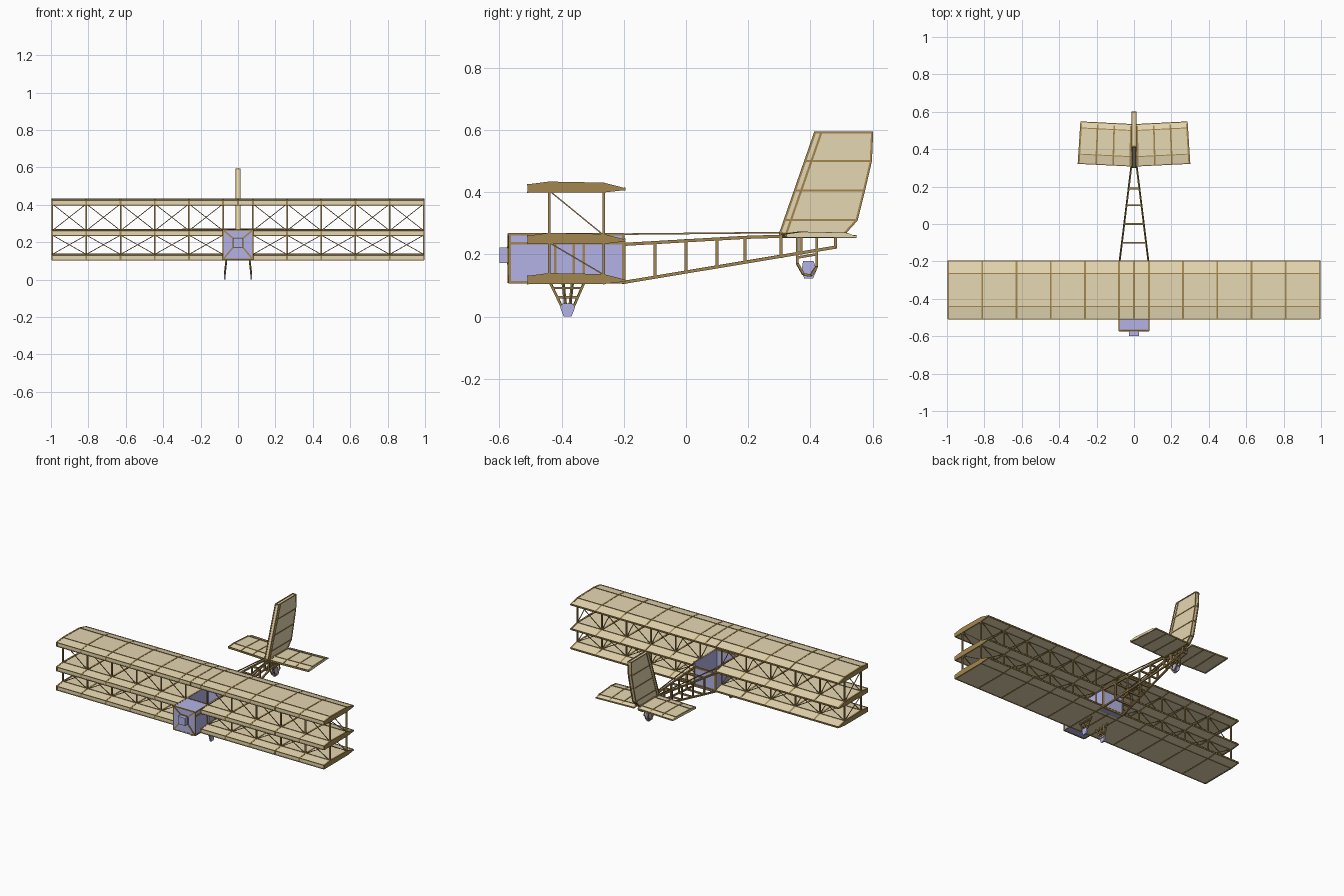
import bpy, bmesh
from mathutils import Vector, Matrix

if "Cube" in bpy.data.objects:
    bpy.data.objects.remove(bpy.data.objects["Cube"])


def material(name, rgb):
    m = bpy.data.materials.new(name)
    m.diffuse_color = (*rgb, 1)
    m.use_nodes = True
    m.node_tree.nodes["Principled BSDF"].inputs["Base Color"].default_value = m.diffuse_color
    return m


TAN = material("canvas", (0.78, 0.68, 0.44))
BROWN = material("wood", (0.36, 0.24, 0.08))
BLUE = material("blue_panel", (0.45, 0.45, 0.80))


def finish(name, bm, mat):
    bmesh.ops.recalc_face_normals(bm, faces=bm.faces)
    me = bpy.data.meshes.new(name)
    bm.to_mesh(me)
    bm.free()
    ob = bpy.data.objects.new(name, me)
    bpy.context.collection.objects.link(ob)
    me.materials.append(mat)
    return ob


def add_box(bm, lo, hi):
    lo, hi = Vector(lo), Vector(hi)
    bmesh.ops.create_cube(bm, size=1, matrix=Matrix.Translation((lo + hi) / 2)
                          @ Matrix.Diagonal((*(hi - lo), 1)))


def add_beam(bm, a, b, w):
    a, b = Vector(a), Vector(b)
    d = b - a
    rot = d.to_track_quat('Z', 'Y').to_matrix().to_4x4()
    bmesh.ops.create_cube(bm, size=1, matrix=Matrix.Translation((a + b) / 2) @ rot
                          @ Matrix.Diagonal((w, w, d.length, 1)))


def add_loft(bm, rings):
    """Closed solid through rings with equal point counts."""
    vs = [[bm.verts.new(p) for p in r] for r in rings]
    n = len(vs[0])
    for r0, r1 in zip(vs, vs[1:]):
        for i in range(n):
            bm.faces.new((r0[i], r0[(i + 1) % n], r1[(i + 1) % n], r1[i]))
    bm.faces.new(vs[0])
    bm.faces.new(vs[-1])


def beams(name, segs, w, mirror=False):
    bm = bmesh.new()
    for a, b in segs:
        add_beam(bm, a, b, w)
        if mirror:
            add_beam(bm, (-a[0], *a[1:]), (-b[0], *b[1:]), w)
    return finish(name, bm, BROWN)


# Three stacked wings: canvas skin, ribs and spars
AIRFOIL = [(-.508, 0), (-.508, .024), (-.44, .032), (-.265, .029),
           (-.197, .013), (-.197, .007), (-.265, 0)]
RIBS = [.08, .262, .445, .628, .811, .993]


def profile(x, z, grow=0):
    return [(x, -.353 + (y + .353) * (1 + grow * 6), z + .014 + (h - .014) * (1 + grow * 100))
            for y, h in AIRFOIL]


for name, z, split in (("top_wing", .40, False), ("middle_wing", .235, True),
                       ("bottom_wing", .106, False)):
    bm, fr = bmesh.new(), bmesh.new()
    spans = [(-.994, -.08), (.08, .994)] if split else [(-.994, .994)]
    for x0, x1 in spans:
        add_loft(bm, [profile(x0, z), profile(x1, z)])
        for y, h in AIRFOIL:
            add_beam(fr, (x0, y, z + h), (x1, y, z + h), .005)
    for x in [s * r for r in RIBS for s in (-1, 1)] + ([] if split else [0]):
        add_loft(fr, [profile(x - .005, z, .001), profile(x + .005, z, .001)])
    finish(name + "_skin", bm, TAN)
    finish(name + "_frame", fr, BROWN)

# Struts and wire bracing between the wings
struts, wires = [], []
for z0, z1 in ((.262, .405), (.135, .238)):
    for x in RIBS:
        for y in (-.44, -.265):
            struts.append(((x, y, z0), (x, y, z1)))
        wires.append(((x, -.44, z1), (x, -.265, z0)))
    for x0, x1 in zip(RIBS, RIBS[1:]):
        for y in (-.44, -.265):
            wires += [((x0, y, z0), (x1, y, z1)), ((x0, y, z1), (x1, y, z0))]
beams("wing_struts", struts, .008, True)
beams("wing_bracing", wires, .004, True)

# Open-topped blue body with nose block
bm = bmesh.new()
for s in (-1, 1):
    add_box(bm, (s * .076 - .004, -.57, .108), (s * .076 + .004, -.2, .267))
add_box(bm, (-.074, -.57, .108), (.074, -.2, .115))
add_box(bm, (-.074, -.57, .113), (.074, -.562, .267))
add_box(bm, (-.074, -.208, .113), (.074, -.2, .232))
add_box(bm, (-.074, -.565, .259), (.074, -.43, .266))
add_box(bm, (-.074, -.437, .113), (.074, -.43, .262))
finish("body_panels", bm, BLUE)
bm = bmesh.new()
add_box(bm, (-.027, -.6, .172), (.027, -.568, .222))
finish("nose_block", bm, BLUE)

# Body framing: edges, posts and nose diagonals
segs = []
for z in (.11, .264):
    segs += [((.079, -.567, z), (.079, -.2, z)), ((0, -.567, z), (.08, -.567, z))]
segs += [((.079, y, .108), (.079, y, .267)) for y in (-.567, -.42, -.36, -.328, -.202)]
segs += [((.079, -.567, .235), (.079, -.2, .235)), ((0, -.202, .235), (.079, -.202, .235)),
         ((0, -.202, .11), (.079, -.202, .11)), ((0, -.43, .264), (.079, -.43, .264)),
         ((.078, -.57, .264), (.027, -.57, .222)), ((.078, -.57, .11), (.027, -.57, .172)),
         ((.027, -.571, .172), (.027, -.571, .222)),
         ((0, -.571, .172), (.027, -.571, .172)), ((0, -.571, .222), (.027, -.571, .222))]
beams("body_frame", segs, .008, True)


# Open tail boom
def half(y):
    return .077 - .063 * min(1, (y + .2) / .51)


def top(y):
    return .232 + .026 * min(1, (y + .2) / .45)


def low(y):
    return .110 + .113 * (y + .2) / .68


stations = [-.2, -.1, 0, .1, .19, .305, .37, .48]
segs = []
for y0, y1 in zip(stations, stations[1:]):
    for f in (top, low):
        segs.append(((half(y0), y0, f(y0)), (half(y1), y1, f(y1))))
for y in stations:
    segs.append(((half(y), y, low(y)), (half(y), y, top(y))))
    segs += [((0, y, f(y)), (half(y), y, f(y))) for f in (top, low)]
beams("tail_boom", segs, .010, True)
beams("control_wires", [((.077, -.2, .265), (.016, .31, .27))], .005, True)

# Upright tail fin with ribs
FIN = [(.302, .266), (.415, .592), (.598, .592), (.594, .50), (.572, .405), (.548, .31), (.508, .266)]
bm = bmesh.new()
add_loft(bm, [[(x, y, z) for y, z in FIN] for x in (-.012, .012)])
finish("tail_fin_skin", bm, TAN)
segs = [((.011, *a), (.011, *b)) for a, b in zip(FIN, FIN[1:] + FIN[:1])]
segs.append(((.011, .322, .266), (.011, .435, .592)))
for z, back in ((.31, .548), (.405, .572), (.5, .594)):
    segs.append(((.011, .302 + (z - .266) * .347, z), (.011, back, z)))
segs += [((0, y, z), (.012, y, z)) for y, z in FIN]
beams("tail_fin_frame", segs, .007, True)

# Swept horizontal tailplane, both halves
TAIL = [(0, .256), (0, .264), (.05, .271), (.19, .268), (.222, .259), (.222, .255)]


def tail_ring(t, g=0):
    xr, xb = .014 + .287 * t, .012 + .275 * t
    y0 = .31 + .014 * t
    return [(xr + (xb - xr) * d / .222, y0 + d * (1 + g) - g * .11,
             z + (g * .1 if z > .26 else -g * .1)) for d, z in TAIL]


for side, s in (("left", -1), ("right", 1)):
    def flip(r):
        return [(s * x, y, z) for x, y, z in r]
    bm, fr = bmesh.new(), bmesh.new()
    add_loft(bm, [flip(tail_ring(0)), flip(tail_ring(1))])
    for t in (.02, .34, .66, .98):
        add_loft(fr, [flip(tail_ring(t - .015, .02)), flip(tail_ring(t + .015, .02))])
    for a, b in zip(flip(tail_ring(0)), flip(tail_ring(1))):
        add_beam(fr, a, b, .005)
    finish(side + "_tailplane_skin", bm, TAN)
    finish(side + "_tailplane_frame", fr, BROWN)

# Main landing legs and blue feet
segs = []
for ya, yb in ((-.436, -.396), (-.395, -.386), (-.365, -.374), (-.328, -.364)):
    segs.append(((.062, ya, .108), (.071, yb, .025)))
for z, y0, y1 in ((.092, -.43, -.333), (.062, -.415, -.347), (.03, -.40, -.362)):
    segs.append(((.067, y0, z), (.067, y1, z)))
beams("landing_legs", segs, .007, True)
FOOT = [(-.404, .028), (-.393, 0), (-.368, 0), (-.357, .028), (-.365, .042), (-.396, .042)]
bm = bmesh.new()
for s in (-1, 1):
    add_loft(bm, [[(s * .071 + dx, y, z) for y, z in FOOT] for dx in (-.005, .005)])
finish("landing_feet", bm, BLUE)

# Tail skid loop and its blue shoe
path = [(.358, .256), (.358, .17), (.378, .135), (.402, .132), (.42, .16), (.42, .256)]
segs = [((.014, *a), (.009, *b)) for a, b in zip(path, path[1:])]
segs += [((.014, .358, .19), (.014, .42, .2)), ((0, .358, .19), (.014, .358, .19)),
         ((0, .42, .2), (.014, .42, .2))]
beams("tail_skid_frame", segs, .008, True)
SHOE = [(.372, .15), (.38, .122), (.408, .122), (.42, .15), (.41, .178), (.376, .178)]
bm = bmesh.new()
add_loft(bm, [[(x, y, z) for y, z in SHOE] for x in (-.008, .008)])
finish("tail_skid_shoe", bm, BLUE)
